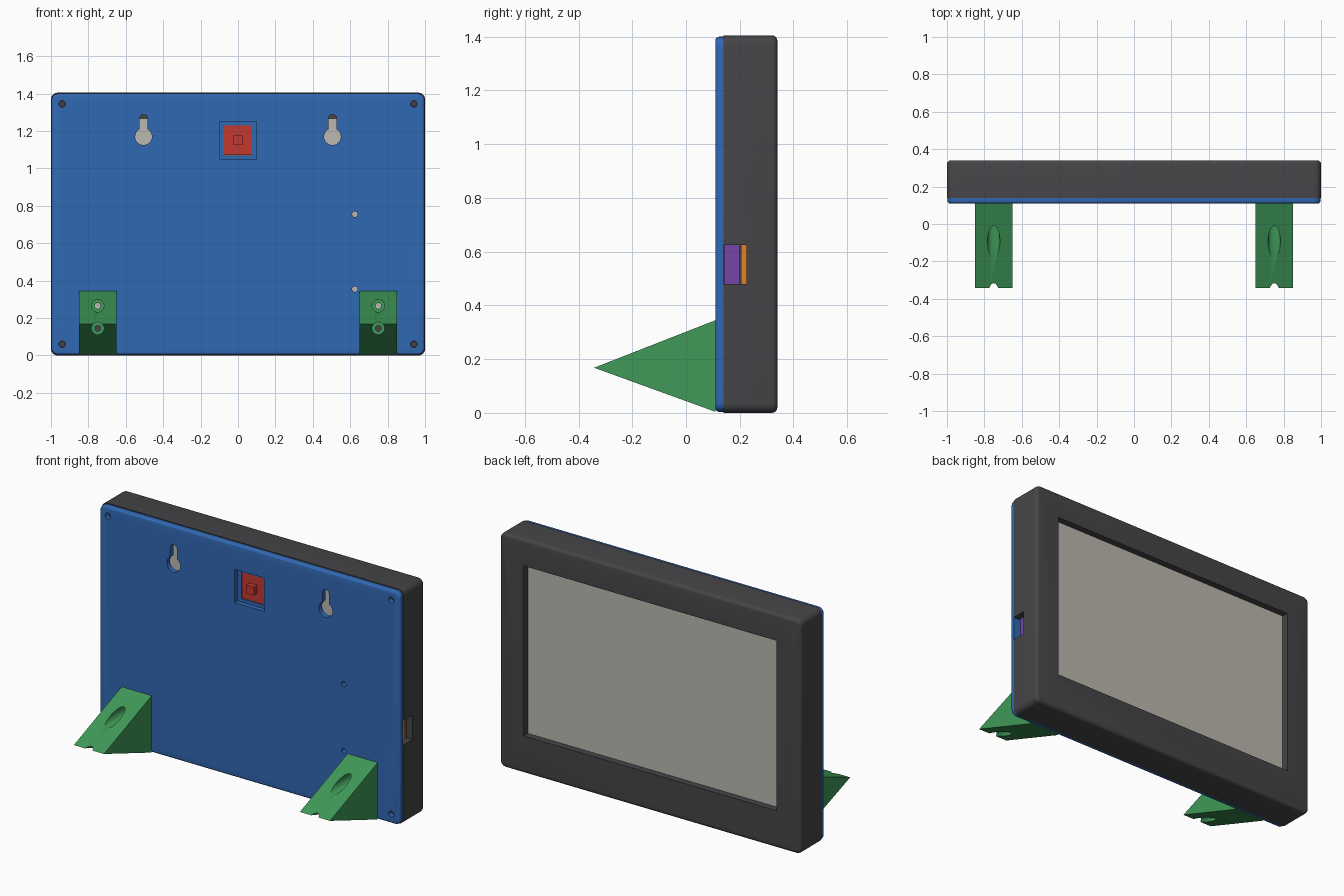
import bpy, bmesh
from math import cos, sin, pi
from mathutils import Matrix, Vector

if "Cube" in bpy.data.objects:
    bpy.data.objects.remove(bpy.data.objects["Cube"])


def material(name, rgb):
    m = bpy.data.materials.new(name)
    m.diffuse_color = (*rgb, 1)
    m.use_nodes = True
    m.node_tree.nodes["Principled BSDF"].inputs["Base Color"].default_value = m.diffuse_color
    return m


DARK = material("charcoal", (0.06, 0.06, 0.065))
BLUE = material("blue", (0.03, 0.14, 0.45))
GREEN = material("green", (0.05, 0.32, 0.10))
RED = material("red", (0.55, 0.04, 0.03))
PURPLE = material("purple", (0.18, 0.06, 0.38))
ORANGE = material("orange", (0.75, 0.23, 0.02))
SCREEN = material("screen", (0.50, 0.48, 0.43))


def finish(bm, name, mat=None):
    bmesh.ops.recalc_face_normals(bm, faces=bm.faces)
    me = bpy.data.meshes.new(name)
    bm.to_mesh(me)
    bm.free()
    ob = bpy.data.objects.new(name, me)
    bpy.context.collection.objects.link(ob)
    if mat:
        me.materials.append(mat)
    return ob


def prism(name, pts, direction, mat=None, soft_y=None, soft=0.0):
    """Extrude a closed outline; optionally round the rim lying at y = soft_y."""
    bm = bmesh.new()
    face = bm.faces.new([bm.verts.new(p) for p in pts])
    ext = bmesh.ops.extrude_face_region(bm, geom=[face], use_keep_orig=True)
    bmesh.ops.translate(bm, vec=direction,
                        verts=[g for g in ext["geom"] if isinstance(g, bmesh.types.BMVert)])
    if soft:
        rim = [e for e in bm.edges if all(abs(v.co.y - soft_y) < 1e-5 for v in e.verts)]
        bmesh.ops.bevel(bm, geom=rim, offset=soft, segments=4, profile=0.5, affect='EDGES')
    return finish(bm, name, mat)


def plate(name, x0, x1, z0, z1, y0, y1, mat=None, r=0.0, soft_y=None, soft=0.0):
    """Slab facing y with rounded corners."""
    if r:
        pts = []
        corners = [(x1 - r, z1 - r), (x0 + r, z1 - r), (x0 + r, z0 + r), (x1 - r, z0 + r)]
        for q, (cx, cz) in enumerate(corners):
            for i in range(7):
                a = (q + i / 6) * pi / 2
                pts.append((cx + r * cos(a), y0, cz + r * sin(a)))
    else:
        pts = [(x1, y0, z1), (x0, y0, z1), (x0, y0, z0), (x1, y0, z0)]
    return prism(name, pts, Vector((0, y1 - y0, 0)), mat, soft_y, soft)


def rod(name, x, z, r, y0, y1, mat=None):
    """Cylinder along y."""
    bm = bmesh.new()
    m = Matrix.Translation((x, (y0 + y1) / 2, z)) @ Matrix.Rotation(pi / 2, 4, 'X')
    bmesh.ops.create_cone(bm, cap_ends=True, segments=32, radius1=r, radius2=r,
                          depth=y1 - y0, matrix=m)
    return finish(bm, name, mat)


def cut(target, *cutters):
    bpy.context.view_layer.objects.active = target
    for c in cutters:
        c.hide_render = True
        mod = target.modifiers.new("cut", 'BOOLEAN')
        mod.operation, mod.solver, mod.object = 'DIFFERENCE', 'EXACT', c
        bpy.ops.object.modifier_apply(modifier=mod.name)
        bpy.data.objects.remove(c)


CORNERS = [(sx * 0.94, z) for sx in (-1, 1) for z in (0.06, 1.345)]
LEG_HOLES = (0.265, 0.145)
BOARD_HOLES = [(0.625, 0.755), (0.625, 0.355)]

# front case: hollow shell with screen window and side port slot
case = plate("front_case", -1, 1, 0, 1.405, 0.14, 0.34, DARK, r=0.035, soft_y=0.34, soft=0.02)
cut(case,
    plate("c", -0.96, 0.96, 0.04, 1.365, 0.10, 0.30),
    plate("c", -0.84, 0.84, 0.225, 1.245, 0.25, 0.40),
    plate("c", 0.90, 1.10, 0.48, 0.625, 0.10, 0.225))

# screw posts inside the case corners
for x, z in CORNERS:
    post = rod("screw_post", x, z, 0.045, 0.145, 0.31, DARK)
    cut(post, rod("c", x, z, 0.012, 0.10, 0.25))

# screen behind the window
plate("screen", -0.90, 0.90, 0.18, 1.268, 0.275, 0.30, SCREEN)

# back panel with screw holes, keyholes and button pocket
panel = plate("back_panel", -0.997, 0.997, 0.004, 1.4, 0.11, 0.14, BLUE,
              r=0.035, soft_y=0.11, soft=0.013)
holes = [rod("c", x, z, 0.018, 0.05, 0.2) for x, z in CORNERS]
holes += [rod("c", x, z, 0.015, 0.05, 0.2) for x, z in BOARD_HOLES]
for sx in (-1, 1):
    holes += [rod("c", sx * 0.75, z, 0.016, 0.05, 0.2) for z in LEG_HOLES]
    k = sx * 0.505
    holes += [rod("c", k, 1.17, 0.045, 0.05, 0.2),
              plate("c", k - 0.022, k + 0.022, 1.17, 1.267, 0.05, 0.2),
              rod("c", k, 1.267, 0.022, 0.05, 0.2)]
holes.append(plate("c", -0.1, 0.1, 1.05, 1.25, 0.05, 0.2))
cut(panel, *holes)

# recessed button: ledge frame, base and push nub
ledge = plate("button_ledge", -0.12, 0.12, 1.03, 1.27, 0.14, 0.16, BLUE)
cut(ledge, plate("c", -0.075, 0.075, 1.07, 1.23, 0.1, 0.2))
plate("button_base", -0.074, 0.074, 1.071, 1.229, 0.145, 0.175, RED)
plate("button_nub", -0.025, 0.025, 1.125, 1.175, 0.115, 0.146, RED)

# circuit board and port seen through the side slot
board = plate("circuit_board", 0.58, 0.95, 0.31, 0.80, 0.205, 0.225, ORANGE)
cut(board, *[rod("c", x, z, 0.018, 0.15, 0.3) for x, z in BOARD_HOLES])
plate("side_port", 0.80, 0.95, 0.47, 0.635, 0.141, 0.20, PURPLE)

# wedge feet with counterbored screw holes
for sx in (-1, 1):
    x = sx * 0.75
    foot = prism("wedge_foot",
                 [(x - 0.1, 0.11, 0.004), (x - 0.1, -0.342, 0.168), (x - 0.1, 0.11, 0.345)],
                 Vector((0.2, 0, 0)), GREEN)
    for z in LEG_HOLES:
        cut(foot, rod("c", x, z, 0.033, -0.5, 0.06), rod("c", x, z, 0.016, -0.5, 0.2))

# smooth rounded surfaces, keep hard edges
bpy.ops.object.select_all(action='SELECT')
bpy.context.view_layer.objects.active = case
bpy.ops.object.shade_smooth_by_angle(angle=pi / 6)
